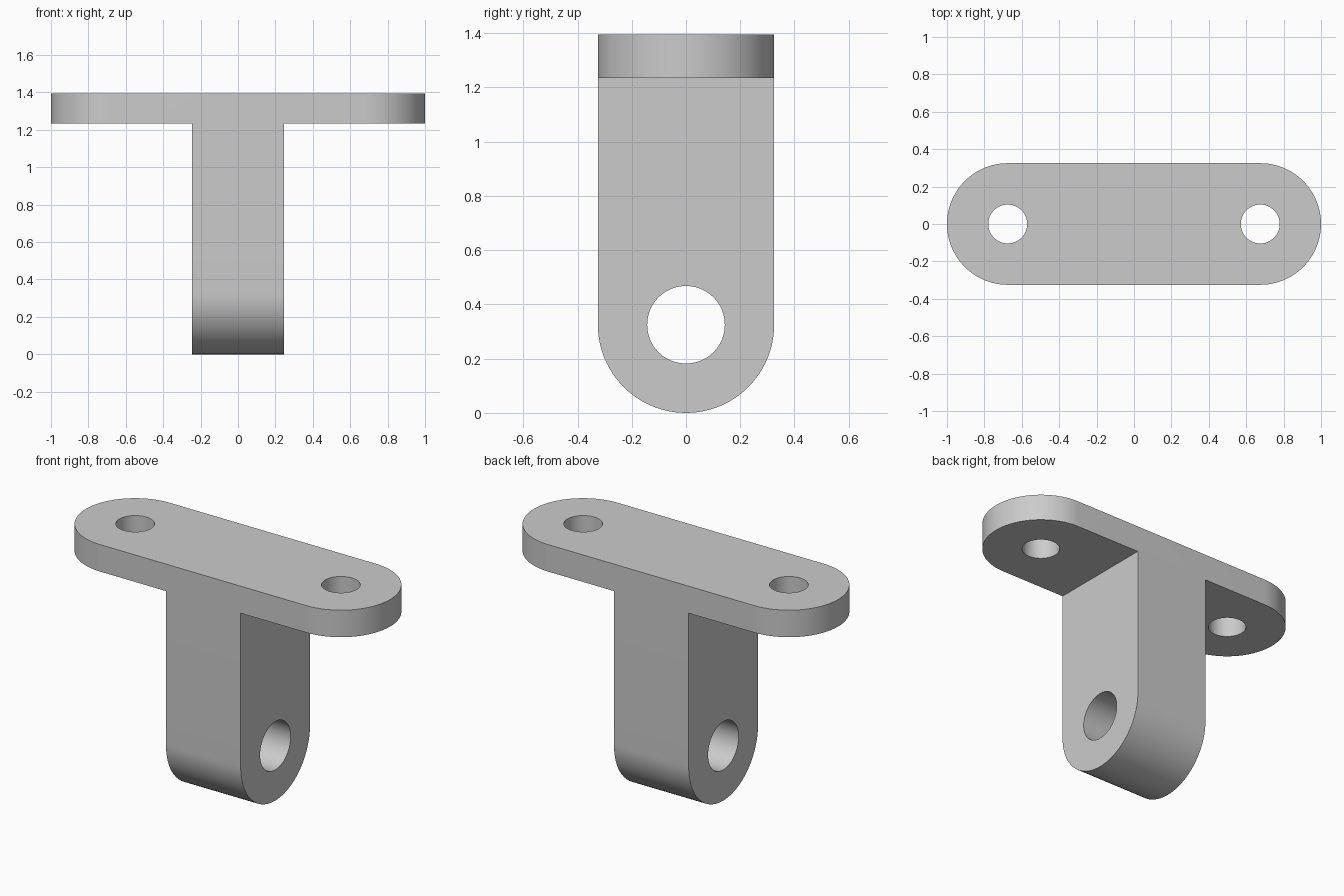
import bpy, bmesh
from math import sin, cos, pi, radians

cube = bpy.data.objects.get("Cube")
if cube:
    bpy.data.objects.remove(cube, do_unlink=True)

R = 0.325                       # half width and end radius
TOP, UNDER = 1.395, 1.235       # plate faces
END_X = 1 - R                   # centre of plate ends and screw holes
STEM_X = 0.245                  # half thickness of stem
SCREW_R, BORE_R = 0.104, 0.143
SEG = 48

bm = bmesh.new()


def arc(cu, cv, r, start, sweep, n=SEG):
    return [(cu + r * cos(start + sweep * i / n), cv + r * sin(start + sweep * i / n))
            for i in range(n + 1)]


def circle(cu, cv, r):
    return arc(cu, cv, r, 0, 2 * pi, 2 * SEG)[:-1]


def on_z(points, z):
    return [(u, v, z) for u, v in points]


def on_x(points, x):
    return [(x, u, v) for u, v in points]


def cap(*loops):
    """Flat face bounded by the first loop, with the others as holes."""
    edges = []
    for loop in loops:
        vs = [bm.verts.new(p) for p in loop]
        edges += [bm.edges.new((a, b)) for a, b in zip(vs, vs[1:] + vs[:1])]
    bmesh.ops.triangle_fill(bm, use_beauty=True, edges=edges)


def wall(a, b, closed=False):
    """Strip of quads between two matching rows of points."""
    va, vb = [bm.verts.new(p) for p in a], [bm.verts.new(p) for p in b]
    if closed:
        va.append(va[0])
        vb.append(vb[0])
    for i in range(len(va) - 1):
        bm.faces.new((va[i], va[i + 1], vb[i + 1], vb[i]))


right_end = arc(END_X, 0, R, -pi / 2, pi)
left_end = arc(-END_X, 0, R, pi / 2, pi)
stem_end = arc(0, R, R, pi, pi)
bore = circle(0, R, BORE_R)
screws = {s: circle(s * END_X, 0, SCREW_R) for s in (-1, 1)}

# Plate top with both screw holes
cap(on_z(right_end + left_end, TOP), *[on_z(h, TOP) for h in screws.values()])

# Rounded plate ends, undersides, screw holes and stem sides
for s, end in ((1, right_end), (-1, left_end)):
    wall(on_z(end, TOP), on_z(end, UNDER))
    inner = [(s * STEM_X, s * R), (s * STEM_X, -s * R)]
    cap(on_z(end + inner, UNDER), on_z(screws[s], UNDER))
    wall(on_z(screws[s], TOP), on_z(screws[s], UNDER), True)
    side = stem_end + [(R, UNDER), (-R, UNDER)]
    cap(on_x(side, s * STEM_X), on_x(bore, s * STEM_X))

# Rounded stem bottom and cross bore
wall(on_x(stem_end, -STEM_X), on_x(stem_end, STEM_X))
wall(on_x(bore, -STEM_X), on_x(bore, STEM_X), True)

# Flush T-shaped front and back
half = [(STEM_X, R), (STEM_X, UNDER), (END_X, UNDER), (END_X, TOP)]
tee = half + [(-x, z) for x, z in reversed(half)]
for y in (-R, R):
    cap([(x, y, z) for x, z in tee])

bmesh.ops.remove_doubles(bm, verts=bm.verts, dist=1e-5)
bmesh.ops.recalc_face_normals(bm, faces=bm.faces)
mesh = bpy.data.meshes.new("mounting_bracket")
bm.to_mesh(mesh)
bm.free()

# Grey material
grey = bpy.data.materials.new("plain grey")
grey.use_nodes = True
colour = (0.6, 0.6, 0.6, 1)
grey.diffuse_color = colour
for node in grey.node_tree.nodes:
    if node.type == "BSDF_PRINCIPLED":
        node.inputs["Base Color"].default_value = colour
mesh.materials.append(grey)

bracket = bpy.data.objects.new("mounting_bracket", mesh)
bpy.context.collection.objects.link(bracket)
for ob in bpy.context.selected_objects:
    ob.select_set(False)
bracket.select_set(True)
bpy.context.view_layer.objects.active = bracket
bpy.ops.object.shade_smooth_by_angle(angle=radians(30))
